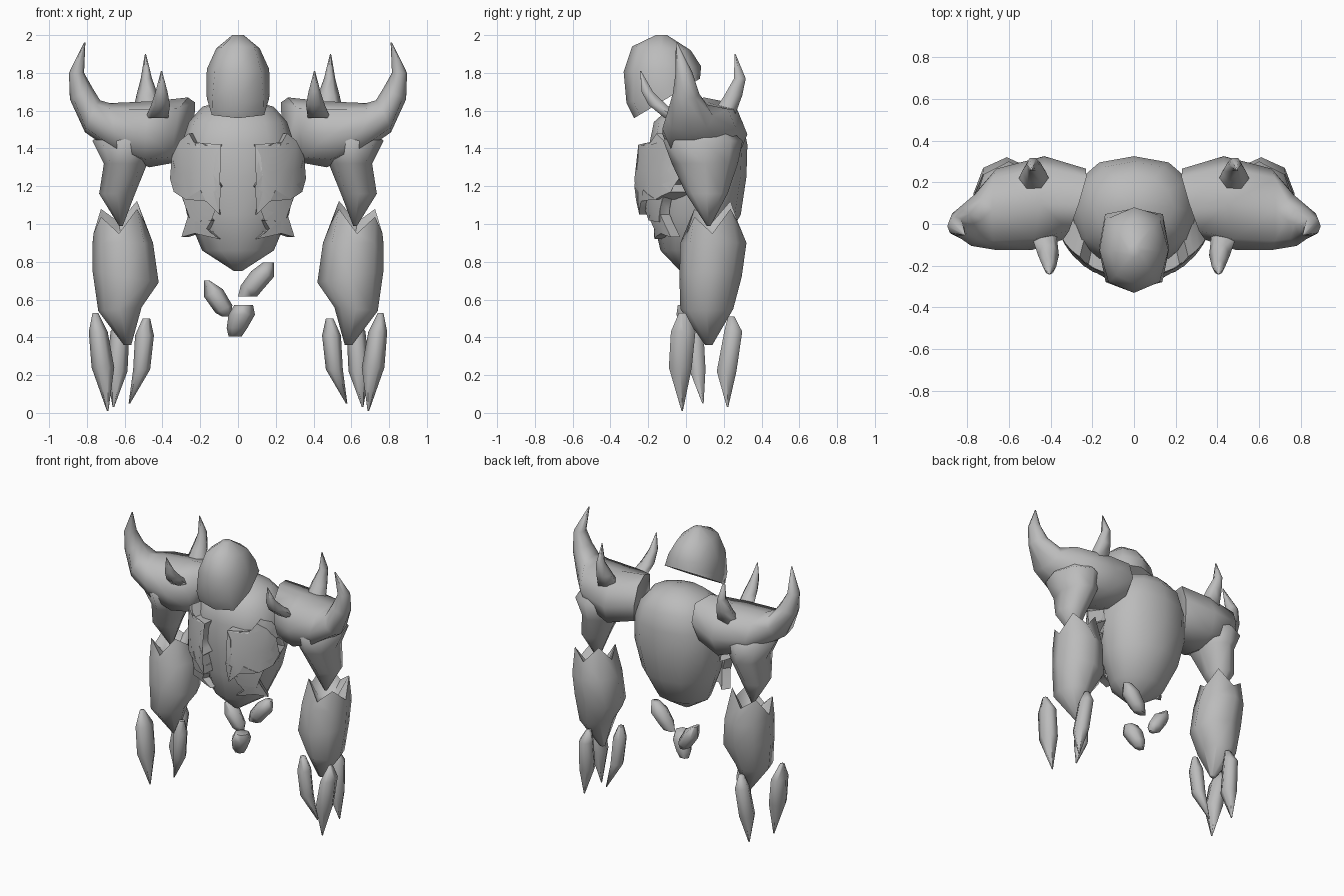
import bpy, bmesh, math

stone = bpy.data.materials.new("grey stone")
stone.diffuse_color = (0.5, 0.5, 0.5, 1)


def finish(bm, name, mirror=False, angle=70):
    bmesh.ops.recalc_face_normals(bm, faces=bm.faces)
    me = bpy.data.meshes.new(name)
    bm.to_mesh(me)
    bm.free()
    me.materials.append(stone)
    ob = bpy.data.objects.new(name, me)
    bpy.context.collection.objects.link(ob)
    bpy.ops.object.select_all(action='DESELECT')
    ob.select_set(True)
    bpy.context.view_layer.objects.active = ob
    bpy.ops.object.shade_smooth_by_angle(angle=math.radians(angle))
    if mirror:
        ob.modifiers.new("Mirror", 'MIRROR').use_mirror_merge = False
    return ob


def loft(name, sections, n=8, mirror=False, zigzag=None, angle=70):
    """Section: x, y, z, half depth, half width x, half width z,
    depth tilt z, depth skew x, squareness (1 round, lower is boxier)."""
    bm = bmesh.new()
    rings = []
    for i, s in enumerate(sections):
        x, y, z, d, wx, wz, tilt, skew, power = tuple(s) + (0, 0, 0, 1)[len(s) - 5:]
        ring = []
        for k in range(n):
            a = 2 * math.pi * k / n
            c, q = (math.copysign(abs(t) ** power, t) if abs(t) > 1e-6 else 0.0
                    for t in (math.cos(a), math.sin(a)))
            jag = zigzag[1] * (-1) ** k if zigzag and zigzag[0] == i else 0
            ring.append(bm.verts.new((x + wx * c + skew * q, y + d * q,
                                      z + wz * c + tilt * q + jag)))
        rings.append(ring)
    for a, b in zip(rings, rings[1:]):
        for k in range(n):
            bm.faces.new((a[k], a[(k + 1) % n], b[(k + 1) % n], b[k]))
    bm.faces.new(rings[0])
    bm.faces.new(rings[-1])
    return finish(bm, name, mirror, angle)


def plate(name, outline, lift=0.0, depth=0.12):
    """Jagged plate wrapped around the front of the torso."""
    bm = bmesh.new()
    bm.faces.new([bm.verts.new((x, 0, z)) for x, z in outline])
    bmesh.ops.triangulate(bm, faces=bm.faces[:])
    bmesh.ops.subdivide_edges(bm, edges=bm.edges[:], cuts=1, use_grid_fill=True)
    for v in bm.verts:
        bend = math.sqrt(max(0.0, 1 - (v.co.x / 0.38) ** 2))
        v.co.y = 0.08 - (0.36 + lift) * bend * (1 - ((v.co.z - 1.24) / 0.72) ** 2)
    ext = bmesh.ops.extrude_face_region(bm, geom=bm.faces[:])
    for v in ext["geom"]:
        if isinstance(v, bmesh.types.BMVert):
            v.co.y += depth
            v.co.x *= 0.88
    finish(bm, name, True, 45)


# Head: a hood with a sloping underside and squared jaw
loft("head", [
    (0, -0.10, 1.665, 0.175, 0.165, 0, 0.105, 0, 0.5),
    (0, -0.12, 1.71, 0.195, 0.168, 0, 0.07, 0, 0.6),
    (0, -0.125, 1.82, 0.205, 0.165, 0, 0.015, 0, 0.85),
    (0, -0.13, 1.93, 0.155, 0.115, 0, -0.01, 0, 0.85),
    (0, -0.13, 2.00, 0.03, 0.03)])

# Torso: large egg
loft("torso", [
    (0, -0.01, 0.75, 0.02, 0.02),
    (0, 0.025, 0.86, 0.16, 0.19),
    (0, 0.055, 1.05, 0.235, 0.27),
    (0, 0.06, 1.25, 0.26, 0.31, 0, 0, 0, 0.9),
    (0, 0.065, 1.42, 0.26, 0.30, 0, 0, 0, 0.85),
    (0, 0.065, 1.54, 0.235, 0.26, 0, 0, 0, 0.85),
    (0, 0.08, 1.62, 0.16, 0.19),
    (0, 0.09, 1.66, 0.05, 0.06)], n=12)

# Chest and rib plates
plate("chest_plates", [
    (0.26, 1.48), (0.31, 1.44), (0.35, 1.36), (0.33, 1.28), (0.36, 1.24),
    (0.31, 1.21), (0.34, 1.17), (0.28, 1.13), (0.20, 1.18), (0.17, 1.12),
    (0.10, 1.05), (0.13, 1.17), (0.09, 1.20), (0.13, 1.26), (0.12, 1.36),
    (0.09, 1.42), (0.22, 1.41)], 0.005)
plate("rib_plates", [
    (0.31, 1.18), (0.27, 1.07), (0.25, 1.01), (0.14, 1.02), (0.19, 1.06),
    (0.11, 1.10), (0.20, 1.14)], -0.03, 0.05)
plate("waist_plates", [
    (0.24, 1.12), (0.27, 1.02), (0.30, 0.93), (0.23, 0.95), (0.10, 0.92),
    (0.17, 0.97), (0.14, 1.02), (0.22, 1.02)], -0.04, 0.05)

# Shoulders sweeping outwards into a tall curved horn
loft("shoulders_with_horns", [
    (0.285, 0.095, 1.50, 0.17, -0.02, 0.17, 0.02, -0.055, 0.8),
    (0.46, 0.10, 1.475, 0.225, -0.01, 0.175, 0, -0.03, 0.8),
    (0.66, 0.07, 1.505, 0.195, 0.02, 0.135, 0, 0, 0.75),
    (0.77, 0.02, 1.57, 0.125, -0.04, 0.085, 0, -0.01, 0.9),
    (0.83, 0.00, 1.69, 0.07, -0.06, 0.03),
    (0.855, -0.01, 1.80, 0.045, -0.04, 0.00),
    (0.812, -0.05, 1.96, 0.004, -0.004, 0.00)], mirror=True)

# Small horns on the front and back of each shoulder
loft("front_horns", [
    (0.43, -0.06, 1.56, 0.06, 0.06),
    (0.41, -0.15, 1.63, 0.055, 0.05),
    (0.405, -0.205, 1.70, 0.035, 0.032),
    (0.405, -0.24, 1.81, 0.003, 0.003)], n=6, mirror=True)
loft("back_horns", [
    (0.48, 0.20, 1.58, 0.07, 0.08),
    (0.48, 0.25, 1.68, 0.055, 0.058),
    (0.485, 0.285, 1.77, 0.036, 0.03),
    (0.49, 0.26, 1.90, 0.003, 0.003)], n=6, mirror=True)

# Upper arms tapering to a point
loft("upper_arms", [
    (0.59, 0.09, 1.54, 0.10, 0.08),
    (0.60, 0.09, 1.44, 0.21, 0.17),
    (0.595, 0.10, 1.32, 0.175, 0.115),
    (0.64, 0.11, 1.16, 0.11, 0.095),
    (0.62, 0.12, 0.99, 0.01, 0.01)], mirror=True)

# Forearms with a jagged upper rim of four points
loft("forearms", [
    (0.62, 0.13, 0.92, 0.06, 0.06),
    (0.63, 0.14, 1.03, 0.135, 0.135, -0.03, 0.03),
    (0.61, 0.145, 0.90, 0.175, 0.16),
    (0.595, 0.13, 0.72, 0.165, 0.175, 0.03),
    (0.625, 0.11, 0.55, 0.14, 0.115, -0.01),
    (0.585, 0.12, 0.36, 0.02, 0.02)], mirror=True, zigzag=(1, -0.05))

# Three floating claws per hand
for name, path in {
    "front_claws": [(0.755, -0.02, 0.53, 0.02, 0.015), (0.74, -0.015, 0.43, 0.075, 0.05),
                    (0.715, -0.03, 0.24, 0.07, 0.06), (0.69, -0.02, 0.01, 0.004, 0.004)],
    "back_claws": [(0.61, 0.24, 0.51, 0.02, 0.02), (0.625, 0.25, 0.43, 0.055, 0.05),
                   (0.64, 0.215, 0.22, 0.06, 0.055), (0.66, 0.22, 0.03, 0.004, 0.004)],
    "inner_claws": [(0.485, 0.05, 0.50, 0.02, 0.02), (0.495, 0.05, 0.41, 0.05, 0.05),
                    (0.51, 0.06, 0.23, 0.05, 0.045), (0.575, 0.09, 0.05, 0.004, 0.004)],
}.items():
    loft(name, path, n=6, mirror=True)

# Loose rocks floating below the torso
loft("left_rock", [
    (-0.165, 0.12, 0.70, 0.03, 0.015), (-0.13, 0.12, 0.635, 0.06, 0.05, 0.02),
    (-0.075, 0.12, 0.55, 0.05, 0.045, 0.02), (-0.06, 0.12, 0.51, 0.02, 0.025)], n=6)
loft("right_rock", [
    (0.16, 0.12, 0.795, 0.03, 0.03), (0.13, 0.12, 0.735, 0.06, 0.06, -0.015),
    (0.07, 0.12, 0.66, 0.05, 0.055, -0.015), (0.05, 0.12, 0.615, 0.03, 0.05)], n=6)
loft("lower_rock", [
    (0.03, 0.0, 0.57, 0.05, 0.05), (0.02, 0.01, 0.52, 0.07, 0.07),
    (-0.005, 0.03, 0.45, 0.055, 0.055), (-0.015, 0.04, 0.405, 0.03, 0.035)], n=6)
